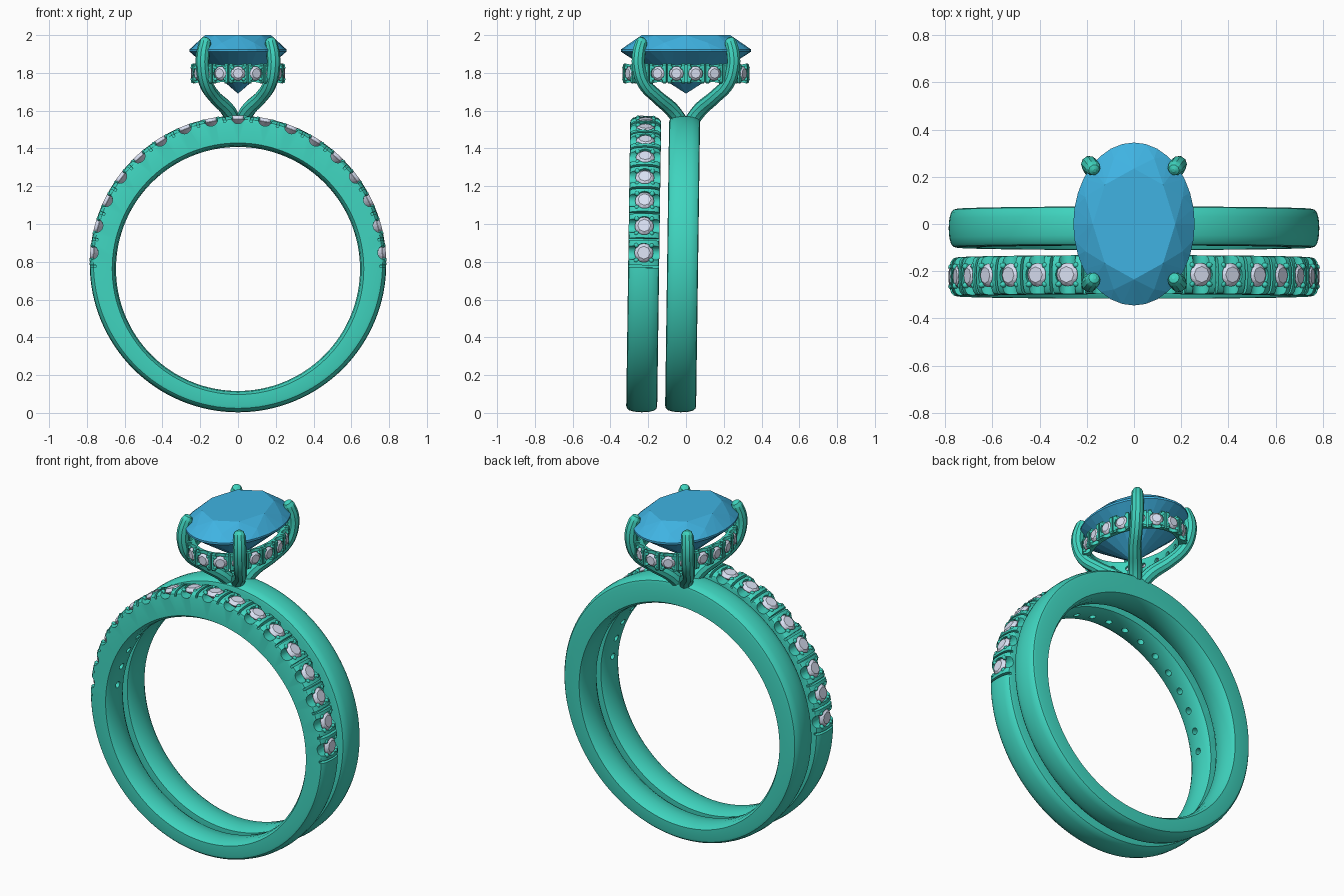
import bpy, bmesh
from math import sin, cos, pi, radians, hypot
from mathutils import Matrix, Vector

if "Cube" in bpy.data.objects:
    bpy.data.objects.remove(bpy.data.objects["Cube"])


def material(name, rgb):
    m = bpy.data.materials.new(name)
    m.diffuse_color = (*rgb, 1)
    m.use_nodes = True
    m.node_tree.nodes["Principled BSDF"].inputs["Base Color"].default_value = m.diffuse_color
    return m


METAL = material("green_metal", (0.05, 0.66, 0.52))
BLUE = material("blue_gem", (0.05, 0.45, 0.76))
PALE = material("pale_gem", (0.70, 0.75, 0.90))


def finish(bm, name, mat, smooth=True):
    me = bpy.data.meshes.new(name)
    bm.to_mesh(me)
    bm.free()
    ob = bpy.data.objects.new(name, me)
    bpy.context.collection.objects.link(ob)
    me.materials.append(mat)
    if smooth:
        me.shade_smooth()
        me.set_sharp_from_angle(angle=radians(32))
    return ob


def sweep(section, place, n):
    """Closed ring: place(angle, point) puts each section point around the loop."""
    bm = bmesh.new()
    rings = [[bm.verts.new(place(2 * pi * i / n, p)) for p in section] for i in range(n)]
    k = len(section)
    for i in range(n):
        a, b = rings[i], rings[(i + 1) % n]
        for j in range(k):
            bm.faces.new((a[j], a[(j + 1) % k], b[(j + 1) % k], b[j]))
    bmesh.ops.recalc_face_normals(bm, faces=bm.faces)
    return bm


def add_gem(bm, rx, ry, crown, depth, n, M):
    """Brilliant cut, table at local z = 0."""
    pts = []
    thick = crown * 0.15
    for count, off, f, z in ((8, 0, 0.68, 0), (8, 0.5, 0.87, -crown * 0.53), (n, 0, 1, -crown),
                             (n, 0, 1, -crown - thick),
                             (8, 0.5, 0.52, -crown - thick - 0.5 * (depth - crown - thick)),
                             (1, 0, 0, -depth)):
        for i in range(count):
            a = 2 * pi * (i + off) / count
            pts.append(bm.verts.new(M @ Vector((rx * f * cos(a), ry * f * sin(a), z))))
    bmesh.ops.convex_hull(bm, input=pts)


def frame(pos, out, across):
    """Matrix with local x along the row, y across it, z outward."""
    along = across.cross(out)
    M = Matrix((along, across, out)).transposed().to_4x4()
    M.translation = pos
    return M


def add_cyl(bm, r, h, M, seg=20):
    bmesh.ops.create_cone(bm, cap_ends=True, segments=seg, radius1=r, radius2=r, depth=h, matrix=M)


def pave(body, name, seats, gaps, s, width, depth, slot):
    """Cut scallops, seats and slots in the body, then add stones and prong beads."""
    cut = bmesh.new()
    T = Matrix.Translation
    for M in seats:
        add_cyl(cut, s * 0.74, width * 1.5, M @ T((0, 0, -s * 0.12)) @ Matrix.Rotation(pi / 2, 4, 'X'))
        add_cyl(cut, s, s, M @ T((0, 0, s * 0.03)))
        add_cyl(cut, s * 0.38, depth, M @ T((0, 0, -depth / 2)), 14)
    for M in gaps:
        bmesh.ops.create_cube(cut, size=1, matrix=M @ Matrix.Diagonal((slot, width * 1.5, s * 1.3, 1)))
    cutter = finish(cut, name + "_cutter", METAL, False)
    cutter.hide_render = True
    mod = body.modifiers.new("cut", 'BOOLEAN')
    mod.operation, mod.solver, mod.object, mod.use_self = 'DIFFERENCE', 'EXACT', cutter, True
    dg = bpy.context.evaluated_depsgraph_get()
    me = bpy.data.meshes.new_from_object(body.evaluated_get(dg))
    body.modifiers.clear()
    body.data = me
    me.shade_smooth()
    me.set_sharp_from_angle(angle=radians(32))
    bpy.data.objects.remove(cutter)

    gems, beads = bmesh.new(), bmesh.new()
    for M in seats:
        add_gem(gems, s, s, s * 0.34, s * 1.15, 16, M)
        for x in (-1, 1):
            for y in (-1, 1):
                bmesh.ops.create_uvsphere(beads, u_segments=10, v_segments=6, radius=s * 0.27,
                                          matrix=M @ T((x * s * 0.8, y * s * 0.8, -s * 0.25)))
    bmesh.ops.dissolve_limit(gems, angle_limit=radians(0.5), verts=gems.verts, edges=gems.edges)
    finish(gems, name + "_stones", PALE, False)
    finish(beads, name + "_beads", METAL)


# Bands: domed outside, comfort-fit inside whose centre sits lower, leaning slightly
R_OUT, R_IN, IN_DROP = 0.785, 0.646, 0.026
HALF = [(0.0, 0.0), (0.04, -0.003), (0.066, -0.01), (0.078, -0.02), (0.082, -0.034)]
INNER = [(0.082, 0.02), (0.06, 0.006), (0.0, 0.0)]
right = [(y, R_OUT + d, 0) for y, d in HALF] + [(y, R_IN + d, IN_DROP) for y, d in INNER]
SECTION = right + [(-y, r, d) for y, r, d in right[-2:0:-1]]


def lean(y):
    return Matrix.Translation((0, y, 0.788)) @ Matrix.Rotation(radians(-0.8), 4, 'X')


def make_band(name, y):
    M = lean(y)
    return finish(sweep(SECTION, lambda a, p: M @ Vector((p[1] * sin(a), p[0], p[1] * cos(a) - p[2])), 128),
                  name, METAL)


make_band("plain_band", -0.018)
pave_band = make_band("pave_band", -0.224)


def band_frame(k):
    a = radians(10.7 * k)
    out = Vector((sin(a), 0, cos(a)))
    return lean(-0.224) @ frame(out * R_OUT, out, Vector((0, 1, 0)))


pave(pave_band, "pave_band", [band_frame(k) for k in range(-8, 9)],
     [band_frame(k + 0.5) for k in range(-9, 9)], 0.05, 0.165, 0.22, 0.013)

# Oval gallery ring under the main stone
A, B, ZG = 0.25, 0.337, 1.797


def oval(a, n=0.0):
    out = Vector((cos(a) / A, sin(a) / B, 0)).normalized()
    return Vector((A * cos(a), B * sin(a), ZG)) + out * n, out


def oval_place(a, p):
    return oval(a, p[0])[0] + Vector((0, 0, p[1]))


halo = finish(sweep([(-0.048, -0.042), (-0.006, -0.052), (0, -0.044), (0, 0.044),
                     (-0.006, 0.052), (-0.048, 0.042)], oval_place, 96), "gallery_ring", METAL)

# Evenly spaced positions along the oval, starting at the front
steps = 3600
table, total = [], 0.0
for i in range(steps):
    a = -pi / 2 + 2 * pi * i / steps
    table.append((total, a))
    total += hypot(A * sin(a), B * cos(a)) * 2 * pi / steps


def oval_frame(k):
    target = (k / 18 * total) % total
    a = min(table, key=lambda t: abs(t[0] - target))[1]
    pos, out = oval(a)
    return frame(pos, out, Vector((0, 0, 1)))


pave(halo, "gallery_ring", [oval_frame(k) for k in range(18)],
     [oval_frame(k + 0.5) for k in range(18)], 0.038, 0.1, 0.08, 0.009)

# Main oval stone
bm = bmesh.new()
add_gem(bm, 0.257, 0.345, 0.076, 0.31, 32, Matrix.Translation((0, 0, 2.0)))
bmesh.ops.dissolve_limit(bm, angle_limit=radians(0.5), verts=bm.verts, edges=bm.edges)
finish(bm, "oval_stone", BLUE, False)

# Four claws rising from the plain band
PATH = [(0.022, 0.03, 1.545, 1.1), (0.055, 0.075, 1.605, 1.1), (0.125, 0.155, 1.675, 1.0),
        (0.17, 0.222, 1.745, 1.0), (0.187, 0.25, 1.83, 1.0), (0.186, 0.25, 1.90, 1.0),
        (0.174, 0.236, 1.96, 0.9), (0.169, 0.229, 1.979, 0.65), (0.167, 0.226, 1.986, 0.2)]
cu = bpy.data.curves.new("claws", 'CURVE')
cu.dimensions = '3D'
cu.bevel_depth, cu.bevel_resolution, cu.resolution_u, cu.use_fill_caps = 0.036, 3, 5, True
for sx in (-1, 1):
    for sy in (-1, 1):
        sp = cu.splines.new('BEZIER')
        sp.bezier_points.add(len(PATH) - 1)
        for bp, (x, y, z, r) in zip(sp.bezier_points, PATH):
            bp.co, bp.radius = (sx * x, sy * y, z), r
            bp.handle_left_type = bp.handle_right_type = 'AUTO'
tmp = bpy.data.objects.new("claw_path", cu)
bpy.context.collection.objects.link(tmp)
me = bpy.data.meshes.new_from_object(tmp.evaluated_get(bpy.context.evaluated_depsgraph_get()))
bm = bmesh.new()
bm.from_mesh(me)
bpy.data.objects.remove(tmp)
finish(bm, "claws", METAL)
